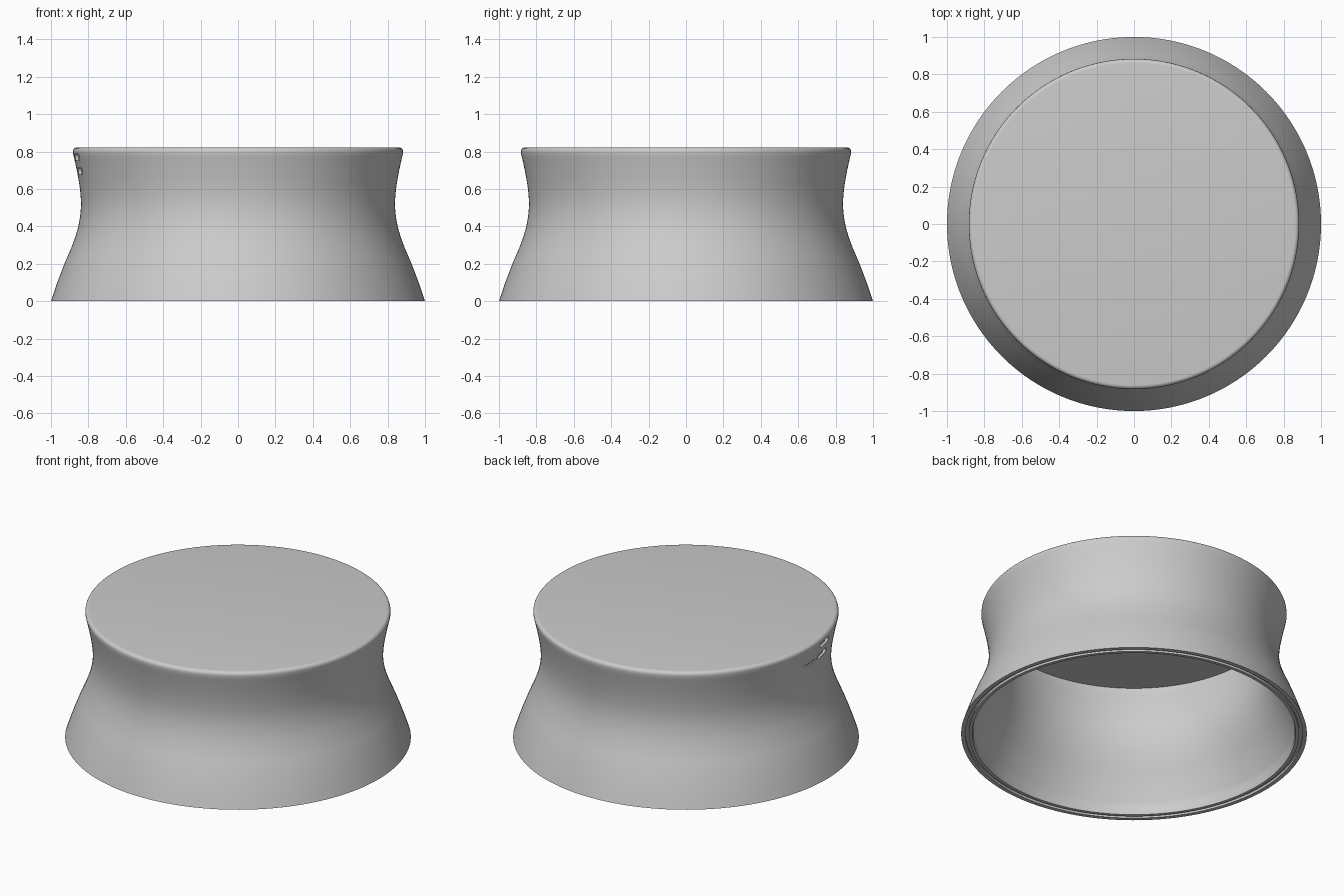
import bpy, bmesh, math
from mathutils import Matrix, Vector

cube = bpy.data.objects.get("Cube")
if cube:
    bpy.data.objects.remove(cube, do_unlink=True)

SEGMENTS = 192
WALL = 0.05


def make_object(name, bm):
    mesh = bpy.data.meshes.new(name)
    bmesh.ops.recalc_face_normals(bm, faces=bm.faces[:])
    bm.to_mesh(mesh)
    bm.free()
    obj = bpy.data.objects.new(name, mesh)
    bpy.context.collection.objects.link(obj)
    return obj


def smooth_path(points, steps=4):
    """Catmull-Rom curve through the given (radius, height) points."""
    p = [Vector(q) for q in points]
    p = [2 * p[0] - p[1]] + p + [2 * p[-1] - p[-2]]
    out = []
    for a, b, c, d in zip(p, p[1:], p[2:], p[3:]):
        for i in range(steps):
            t = i / steps
            out.append(0.5 * (2 * b + (c - a) * t + (2 * a - 5 * b + 4 * c - d) * t ** 2
                              + (3 * b - a - 3 * c + d) * t ** 3))
    return out + [p[-2]]


def lathe(name, profile):
    bm = bmesh.new()
    verts = [bm.verts.new((r, 0, z)) for r, z in profile]
    edges = [bm.edges.new(pair) for pair in zip(verts, verts[1:])]
    bmesh.ops.spin(bm, geom=verts + edges, cent=(0, 0, 0), axis=(0, 0, 1),
                   angle=math.tau, steps=SEGMENTS, use_duplicate=False)
    bmesh.ops.remove_doubles(bm, verts=bm.verts[:], dist=0.0002)
    return make_object(name, bm)


def add_pill(bm, azimuth, z, near, far, half_length, half_height, ends=8):
    """Rounded bar pointing outward, used for cutting slots."""
    place = Matrix.Rotation(math.radians(azimuth), 4, 'Z')
    straight = half_length - half_height
    verts = []
    for r in (near, far):
        for side in (1, -1):
            for i in range(ends + 1):
                a = math.pi * (i / ends - 0.5)
                y = side * (straight + half_height * math.cos(a))
                verts.append(bm.verts.new(place @ Vector((r, y, z + half_height * math.sin(a)))))
    bmesh.ops.convex_hull(bm, input=verts)


# Flared outer wall, waisted above the middle
outer = smooth_path([(1.0, 0), (0.966, 0.1), (0.928, 0.2), (0.886, 0.3), (0.854, 0.4),
                     (0.84, 0.5), (0.845, 0.6), (0.862, 0.7), (0.883, 0.795)])
# Rounded top edge
edge = [(0.861 + 0.022 * math.cos(a), 0.8 + 0.022 * math.sin(a))
        for a in (math.radians(15 * i) for i in range(1, 7))]
# Inner wall follows the outer one, up to the flat ceiling
inner = [(r - WALL, z) for r, z in outer if 0.03 < z < 0.76]
inner = [(0.935, 0), (0.93, 0.02)] + inner + [(0.825, 0.78), (0, 0.78)]
# Shallow groove under the foot
groove = [(0.955, 0), (0.955, 0.015), (0.975, 0.015), (0.975, 0)]
profile = [(0, 0.822)] + edge[::-1] + [tuple(p) for p in outer[::-1]] + groove[::-1] + inner
body = lathe("hollow_stand", profile)

# Slots and small notches on the side, one recess on the inside
bm = bmesh.new()
add_pill(bm, 191, 0.77, 0.857, 0.95, 0.06, 0.018)
add_pill(bm, 191, 0.695, 0.842, 0.95, 0.06, 0.018)
add_pill(bm, 171, 0.69, 0.76, 0.828, 0.06, 0.018)
for i in range(5):
    add_pill(bm, 178.5 + 1.8 * i, 0.69, 0.846, 0.95, 0.009, 0.008)
cutter = make_object("slot_cutter", bm)
cutter.hide_render = True

cut = body.modifiers.new("slots", 'BOOLEAN')
cut.operation = 'DIFFERENCE'
cut.solver = 'EXACT'
cut.object = cutter
bpy.ops.object.select_all(action='DESELECT')
body.select_set(True)
bpy.context.view_layer.objects.active = body
bpy.ops.object.modifier_apply(modifier=cut.name)
bpy.data.objects.remove(cutter, do_unlink=True)
bpy.ops.object.shade_smooth_by_angle(angle=math.radians(30))

# Plain grey finish
grey = bpy.data.materials.new("light_grey")
grey.use_nodes = True
colour = (0.6, 0.6, 0.6, 1)
grey.diffuse_color = colour
for node in grey.node_tree.nodes:
    if node.type == 'BSDF_PRINCIPLED':
        node.inputs["Base Color"].default_value = colour
body.data.materials.clear()
body.data.materials.append(grey)
